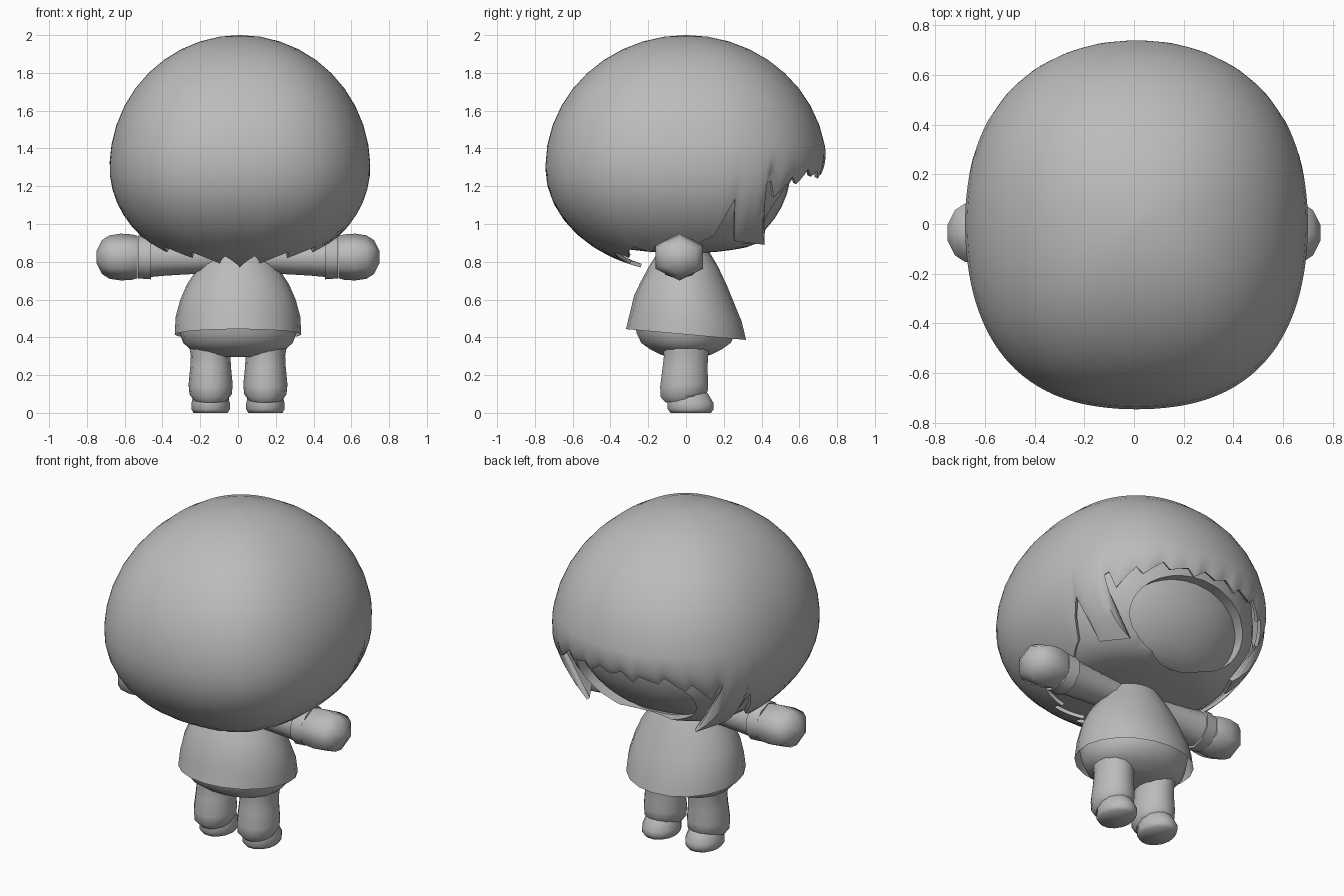
import bpy, bmesh, math
from mathutils import Matrix, Vector

cube = bpy.data.objects.get("Cube")
if cube:
    bpy.data.objects.remove(cube)

grey = bpy.data.materials.new("soft_grey")
grey.use_nodes = True
grey.diffuse_color = (0.5, 0.5, 0.5, 1)
grey.node_tree.nodes["Principled BSDF"].inputs["Base Color"].default_value = (0.5, 0.5, 0.5, 1)


def smooth(ob, angle=50):
    bpy.ops.object.select_all(action='DESELECT')
    ob.select_set(True)
    bpy.context.view_layer.objects.active = ob
    bpy.ops.object.shade_smooth_by_angle(angle=math.radians(angle))


def finish(name, bm, angle=50):
    """Turn a bmesh into a smooth object with sharp creases."""
    bmesh.ops.recalc_face_normals(bm, faces=bm.faces)
    mesh = bpy.data.meshes.new(name)
    bm.to_mesh(mesh)
    bm.free()
    mesh.materials.append(grey)
    ob = bpy.data.objects.new(name, mesh)
    bpy.context.collection.objects.link(ob)
    smooth(ob, angle)
    return ob


def apply_modifiers(ob):
    bpy.context.view_layer.objects.active = ob
    for mod in list(ob.modifiers):
        bpy.ops.object.modifier_apply(modifier=mod.name)


def grid(bm, rings):
    """Skin a list of closed rings of points."""
    loops = [[bm.verts.new(p) for p in ring] for ring in rings]
    for a, b in zip(loops, loops[1:]):
        n = len(a)
        for i in range(n):
            bm.faces.new((a[i], a[(i + 1) % n], b[(i + 1) % n], b[i]))
    return loops


def loft(name, profile, sides=16, tilt=None, matrix=Matrix(), angle=50, open_end=False):
    """Stacked ellipses: each entry is z, radius x, radius y, centre y."""
    bm = bmesh.new()
    rings = []
    for z, rx, ry, cy in profile:
        ring = []
        for i in range(sides):
            a = math.tau * i / sides
            p = Vector((rx * math.cos(a), cy + ry * math.sin(a), z))
            if tilt:
                p.z += tilt(p)
            ring.append(matrix @ p)
        rings.append(ring)
    loops = grid(bm, rings)
    bm.faces.new(loops[0])
    if not open_end:
        bm.faces.new(loops[-1])
    return finish(name, bm, angle)


# Head and hair share one rounded surface; phi = 0 points at the face (+y)
MID = 1.3


def head_point(phi, t, scale=1.0):
    bulge = 1 + (0.045 - 0.015 * math.cos(phi)) * math.sin(2 * phi) ** 2
    r = math.sin(t) * scale * bulge
    height = (0.70 if t < math.pi / 2 else 0.56) * scale
    return Vector((0.01 + 0.69 * r * math.sin(phi), 0.745 * r * math.cos(phi),
                   MID + height * math.cos(t)))


def head_shell(name, scale, front, cols=40, rows=22):
    """Closed head form with a flattened underside and a shallower front."""
    bm = bmesh.new()
    rings = []
    for j in range(rows + 1):
        t = math.pi * min(max(j, 0.02), rows - 0.02) / rows
        ring = [head_point(math.tau * i / cols, t, scale) for i in range(cols)]
        for p in ring:
            if p.z < 0.90:
                p.z = 0.90 - 0.4 * (0.90 - p.z)
            if p.y > 0:
                p.y *= front
        rings.append(ring)
    loops = grid(bm, rings)
    bm.faces.new(loops[0])
    bm.faces.new(loops[-1])
    return finish(name, bm)


# Hood with an oval face opening
hood = head_shell("head", 0.96, 0.86)
bm = bmesh.new()
bmesh.ops.create_cone(bm, cap_ends=True, segments=32, radius1=1, radius2=1, depth=1,
                      matrix=Matrix.Translation((0.01, 0.8, 1.09))
                      @ Matrix.Diagonal((0.39, 1, 0.215, 1)) @ Matrix.Rotation(math.pi / 2, 4, 'X'))
cutter = finish("face_cutter", bm)
cutter.hide_render = True
cut = hood.modifiers.new("opening", 'BOOLEAN')
cut.operation = 'DIFFERENCE'
cut.object = cutter
apply_modifiers(hood)
bpy.data.objects.remove(cutter)
smooth(hood, 35)
head_shell("face", 0.90, 0.83)

# Jagged hair edge: degrees from the face, height
edge = [(0, 1.26), (6, 1.29), (12, 1.24), (15, 1.28), (24, 1.25), (27, 1.29), (36, 1.21),
        (39, 1.25), (48, 1.14), (51, 1.23), (54, 1.21), (57, 0.89), (66, 0.91), (69, 1.13),
        (75, 0.94), (84, 0.89), (96, 0.87), (105, 0.90), (114, 0.85), (123, 0.88),
        (138, 0.82), (144, 0.85), (159, 0.79), (168, 0.83), (180, 0.77)]


def edge_height(deg):
    for (a, za), (b, zb) in zip(edge, edge[1:]):
        if deg <= b:
            return za + (zb - za) * (deg - a) / (b - a)


# Upper rows are even; only the lower rows follow the jagged edge
bm = bmesh.new()
cols, cap, hem = 120, 9, 8
rings = []
for j in range(cap + hem + 1):
    ring = []
    f = max(0, j - cap) / hem
    for i in range(cols):
        phi = math.tau * i / cols
        deg = min(i, cols - i) * 360 / cols
        z = edge_height(deg) - MID
        last = math.acos(z / 0.56)
        even = 1.4 * max(min(j, cap), 0.05) / cap
        p = head_point(phi, even + (last - even) * f)
        # pointed side locks flick toward the face
        if 56 < deg < 69:
            flick = (69 - deg) / 12 * f ** 3
            p.y += 0.13 * flick
            p.x *= 1 - 0.10 * flick
        # fringe curls in at its tips
        elif deg < 56:
            p.y -= 0.03 * f ** 2
        ring.append(p)
    rings.append(ring)
loops = grid(bm, rings)
bm.faces.new(loops[0])
hair = finish("hair", bm)
thick = hair.modifiers.new("thickness", 'SOLIDIFY')
thick.thickness = 0.02
thick.offset = -1
apply_modifiers(hair)
smooth(hair, 60)

# Tunic with a hem sloping down toward the face side
loft("tunic", [(0.94, 0.10, 0.09, 0), (0.86, 0.15, 0.13, -0.01), (0.78, 0.205, 0.18, -0.01),
               (0.68, 0.27, 0.23, -0.01), (0.60, 0.305, 0.265, -0.01), (0.51, 0.33, 0.295, 0),
               (0.415, 0.335, 0.318, 0)],
     20, lambda p: -0.09 * p.y * min(1, (0.94 - p.z) / 0.4), open_end=True)

# Shorts
loft("shorts", [(0.50, 0.318, 0.28, 0), (0.42, 0.308, 0.265, 0), (0.37, 0.29, 0.24, 0),
                (0.335, 0.25, 0.19, 0), (0.31, 0.19, 0.14, 0), (0.295, 0.10, 0.09, 0)], 18, angle=80)

for side, word in ((1, "left"), (-1, "right")):
    # Leg, shoe
    hip = Matrix.Translation((0.145 * side, 0, 0))
    loft(word + "_leg", [(0.40, 0.12, 0.13, 0), (0.30, 0.105, 0.12, 0), (0.24, 0.108, 0.122, -0.005),
                         (0.15, 0.117, 0.13, -0.01), (0.10, 0.112, 0.128, -0.01),
                         (0.07, 0.09, 0.10, -0.01)],
         14, lambda p: 0.2 * p.y * max(0, 1 - p.z / 0.24), hip)
    loft(word + "_shoe", [(0.14, 0.07, 0.08, 0), (0.10, 0.09, 0.11, 0.01), (0.05, 0.102, 0.125, 0.025),
                          (0.02, 0.102, 0.125, 0.025), (0, 0.09, 0.11, 0.025)],
         14, matrix=hip, angle=100)
    # Arm pieces run outward along x
    arm = (Matrix.Translation((0, -0.035, 0.825)) @ Matrix.Rotation(side * math.pi / 2, 4, 'Y'))
    loft(word + "_sleeve", [(0.08, 0.08, 0.09, 0), (0.24, 0.09, 0.10, 0), (0.38, 0.098, 0.105, 0),
                            (0.47, 0.106, 0.112, 0)], 10, matrix=arm)
    loft(word + "_cuff", [(0.46, 0.118, 0.122, 0), (0.53, 0.113, 0.118, 0)], 10, matrix=arm)
    loft(word + "_hand", [(0.531, 0.112, 0.13, 0), (0.56, 0.12, 0.138, 0), (0.62, 0.124, 0.145, 0),
                          (0.68, 0.115, 0.135, 0), (0.72, 0.09, 0.105, 0), (0.75, 0.03, 0.035, 0)],
         6, matrix=arm, angle=75)
